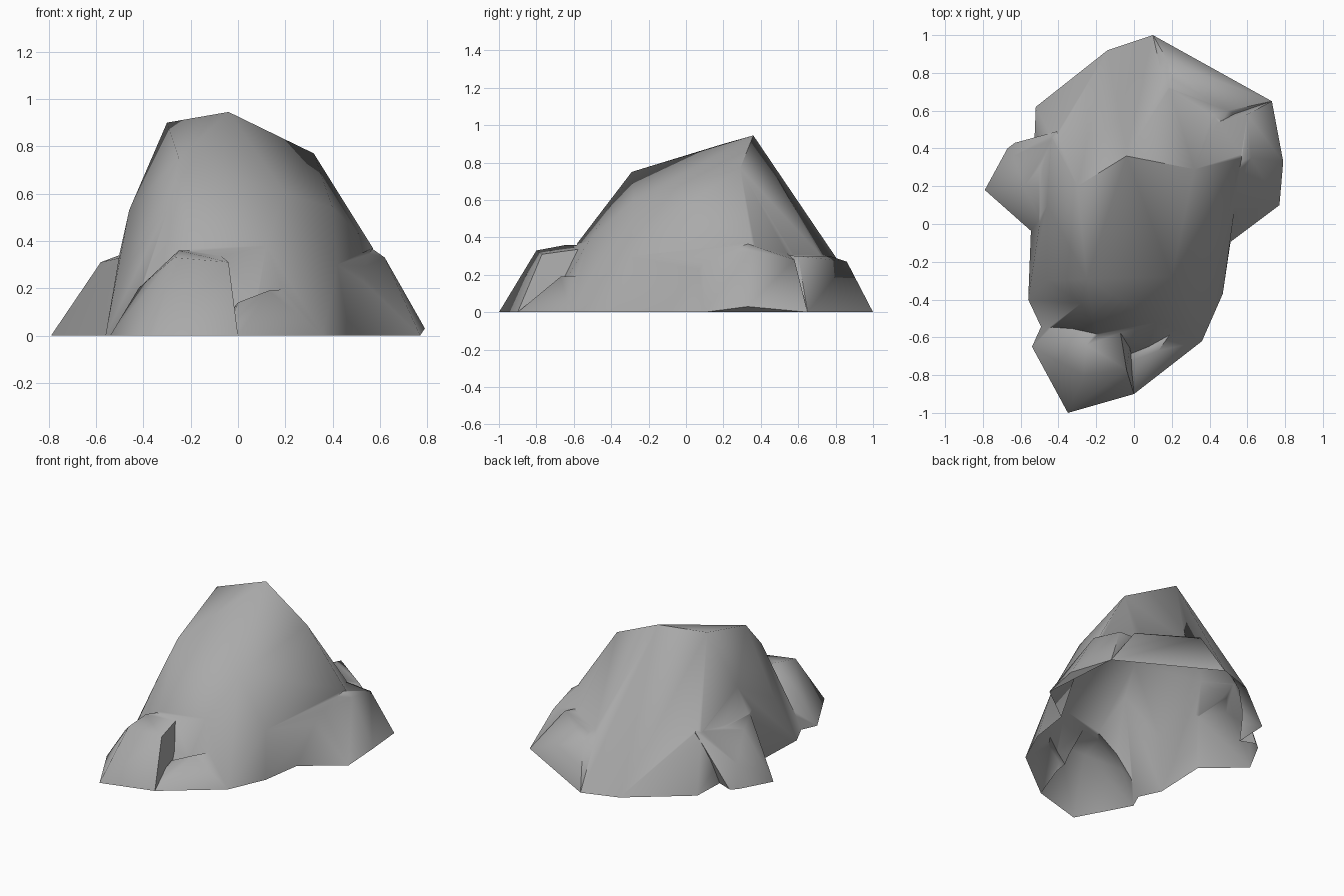
import bpy, bmesh, math

if "Cube" in bpy.data.objects:
    bpy.data.objects.remove(bpy.data.objects["Cube"])

stone = bpy.data.materials.new("grey stone")
stone.use_nodes = True
grey = (0.4, 0.4, 0.4, 1)
stone.diffuse_color = grey
stone.node_tree.nodes["Principled BSDF"].inputs["Base Color"].default_value = grey


def boulder(name, footprint, upper):
    """Faceted boulder: skin over a ground outline and a few upper corners."""
    bm = bmesh.new()
    for x, y in footprint:
        bm.verts.new((x, y, 0))
    for corner in upper:
        bm.verts.new(corner)
    bmesh.ops.convex_hull(bm, input=bm.verts)
    bmesh.ops.delete(bm, geom=[v for v in bm.verts if not v.link_faces], context='VERTS')
    bmesh.ops.recalc_face_normals(bm, faces=bm.faces)
    mesh = bpy.data.meshes.new(name)
    bm.to_mesh(mesh)
    bm.free()
    mesh.materials.append(stone)
    obj = bpy.data.objects.new(name, mesh)
    bpy.context.collection.objects.link(obj)
    return obj


# Large central mass
outcrop = boulder(
    "rock_outcrop",
    [(.05, -.74), (.36, -.62), (.47, -.37), (.49, -.09), (.57, .3), (.5, .75),
     (.1, 1), (-.14, .92), (-.52, .62), (-.53, .3), (-.52, -.05), (-.56, -.4), (-.48, -.57)],
    [(-.04, .36, .945), (-.3, .2, .9), (.32, .29, .77), (-.25, -.29, .75),
     (-.46, .1, .53), (-.5, 0, .35), (-.2, -.58, .37), (-.28, -.42, .58),
     (.57, .35, .37), (.2, -.28, .6), (.4, -.05, .54), (.12, -.52, .38), (.42, -.3, .3),
     (-.46, -.3, .3)])

lumps = [
    # Low rock at the front
    boulder("front_rock",
            [(-.54, -.65), (-.35, -1), (0, -.9), (0, -.5), (-.45, -.45)],
            [(-.27, -.8, .33), (-.04, -.77, .31), (-.25, -.64, .36), (-.42, -.62, .2),
             (-.1, -.4, .36)]),
    # Sloping ledge beside it
    boulder("front_ledge",
            [(-.05, -.88), (0, -.9), (.36, -.62), (.2, -.4), (-.1, -.5)],
            [(.13, -.67, .19), (.25, -.5, .2), (0, -.72, .14)]),
    # Rock against the left flank
    boulder("left_rock",
            [(.49, -.11), (.77, .1), (.73, .65), (.2, .6), (.35, .2)],
            [(.79, .33, .03), (.57, .33, .365), (.62, .35, .33), (.51, .09, .28),
             (.6, .58, .28), (.3, .5, .35), (.4, .2, .3)]),
    # Rock at the back, running into the left flank
    boulder("back_rock",
            [(.73, .65), (.1, 1), (0, .6), (.3, .3)],
            [(.18, .86, .27), (.2, .77, .3), (.5, .6, .3), (.1, .5, .32), (.3, .3, .32)]),
    # Rock against the right flank
    boulder("right_rock",
            [(-.79, .18), (-.53, -.05), (-.67, .4), (-.63, .43), (-.3, .3), (-.3, 0)],
            [(-.66, .15, .16), (-.58, .2, .31), (-.5, .02, .33), (-.5, .3, .34),
             (-.64, .36, .15), (-.41, .49, .36), (-.2, .2, .36)]),
]

# Fuse everything into one continuous skin
bpy.ops.object.select_all(action='DESELECT')
outcrop.select_set(True)
bpy.context.view_layer.objects.active = outcrop
for lump in lumps:
    fuse = outcrop.modifiers.new("fuse", 'BOOLEAN')
    fuse.operation = 'UNION'
    fuse.solver = 'EXACT'
    fuse.object = lump
    bpy.ops.object.modifier_apply(modifier=fuse.name)
    bpy.data.objects.remove(lump)

# Open underside
bm = bmesh.new()
bm.from_mesh(outcrop.data)
bmesh.ops.remove_doubles(bm, verts=bm.verts, dist=0.004)
under = [f for f in bm.faces if all(v.co.z < 0.005 for v in f.verts)]
bmesh.ops.delete(bm, geom=under, context='FACES')
bm.to_mesh(outcrop.data)
bm.free()
bpy.ops.object.shade_smooth_by_angle(angle=math.radians(65))
